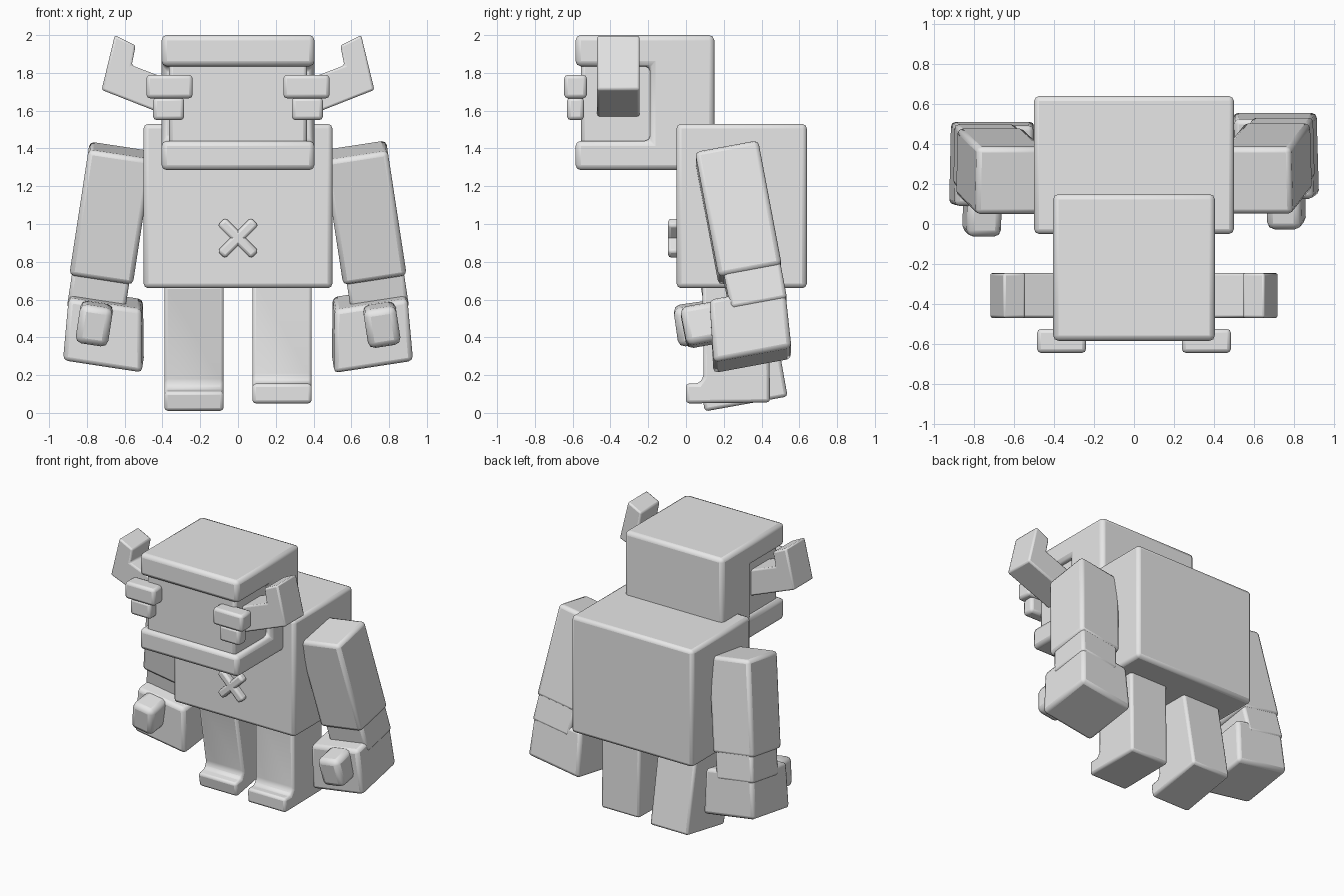
import bpy
import bmesh
from math import radians
from mathutils import Matrix, Vector

cube = bpy.data.objects.get("Cube")
if cube:
    bpy.data.objects.remove(cube, do_unlink=True)

grey = bpy.data.materials.new("plain_grey")
grey.use_nodes = True
grey.diffuse_color = (0.8, 0.8, 0.8, 1)
grey.node_tree.nodes["Principled BSDF"].inputs["Base Color"].default_value = (0.8, 0.8, 0.8, 1)


def finish(name, bm, bevel, matrix):
    """Turn a bmesh into a softly bevelled, smooth-shaded object."""
    bmesh.ops.recalc_face_normals(bm, faces=bm.faces)
    mesh = bpy.data.meshes.new(name)
    bm.to_mesh(mesh)
    bm.free()
    mesh.transform(matrix)
    mesh.materials.append(grey)
    obj = bpy.data.objects.new(name, mesh)
    bpy.context.collection.objects.link(obj)
    mod = obj.modifiers.new("soft_edges", "BEVEL")
    mod.width = bevel
    mod.segments = 2
    mod.limit_method = "ANGLE"
    mod.angle_limit = radians(25)
    bpy.ops.object.select_all(action="DESELECT")
    obj.select_set(True)
    bpy.context.view_layer.objects.active = obj
    bpy.ops.object.shade_smooth_by_angle(angle=radians(40))
    return obj


def box(name, x, y, z, bevel=0.02, matrix=Matrix(), bottom=None):
    """Box from (min, max) ranges; bottom = other x and y ranges at its base."""
    bm = bmesh.new()
    bmesh.ops.create_cube(bm, size=1)
    for v in bm.verts:
        rx, ry = bottom if bottom and v.co.z < 0 else (x, y)
        v.co = Vector((rx[v.co.x > 0], ry[v.co.y > 0], z[v.co.z > 0]))
    return finish(name, bm, bevel, matrix)


def prism(name, profile, axis, span, bevel=0.02, matrix=Matrix()):
    """Extrude a profile along x (profile in y, z) or y (profile in x, z)."""
    bm = bmesh.new()
    rings = []
    for s in span:
        rings.append([bm.verts.new((s, a, b) if axis == "x" else (a, s, b)) for a, b in profile])
    bm.faces.new(rings[0])
    bm.faces.new(rings[1][::-1])
    n = len(profile)
    for i in range(n):
        j = (i + 1) % n
        bm.faces.new((rings[0][i], rings[0][j], rings[1][j], rings[1][i]))
    return finish(name, bm, bevel, matrix)


# Torso
box("torso", (-0.5, 0.5), (-0.05, 0.64), (0.66, 1.53), 0.025)

# Head: open-fronted shell with brow and jaw, and a recessed face inside
prism("head", [(-0.585, 1.285), (0.15, 1.285), (0.15, 2), (-0.585, 2), (-0.585, 1.835),
               (-0.19, 1.835), (-0.19, 1.44), (-0.585, 1.44)], "x", (-0.405, 0.405), 0.028)
box("face", (-0.365, 0.365), (-0.555, 0), (1.38, 1.9))

# Crossed bars on the belly
for label, angle in (("left", 45), ("right", -45)):
    place = Matrix.Translation((0, -0.07, 0.925)) @ Matrix.Rotation(radians(angle), 4, "Y")
    box("belly_bar_" + label, (-0.125, 0.125), (-0.025, 0.04), (-0.029, 0.029), 0.016, place)

horn_profile = [(0.34, 1.56), (0.722, 1.71), (0.652, 2), (0.542, 1.945), (0.563, 1.84), (0.34, 1.755)]

# Paired parts: arm lean and leg pose differ a little between the sides
sides = (("left", 1, 10.6, (0, 0.05), 0.7), ("right", -1, 8.2, (0.1, 0.008), 10.2))
for label, s, arm_lean, toe, leg_lean in sides:
    flip = Matrix.Diagonal((s, 1, 1, 1))

    # Horn and eye
    prism("horn_" + label, [(s * x, z) for x, z in horn_profile], "y", (-0.47, -0.245), 0.012)
    for part, x, y, z in (("upper", (0.24, 0.485), (-0.645, -0.525), (1.665, 1.79)),
                          ("lower", (0.285, 0.45), (-0.63, -0.54), (1.55, 1.67))):
        box(f"eye_{part}_{label}", sorted((s * x[0], s * x[1])), y, z, 0.02)

    # Leg with a toe step
    place = Matrix.Translation((0.233 * s, toe[0], toe[1])) @ Matrix.Rotation(radians(leg_lean), 4, "X")
    prism("leg_" + label, [(0, 0), (0.445, 0), (0.445, 0.66), (0.095, 0.66), (0.095, 0.14),
                           (0.07, 0.105), (0, 0.105)], "x", (-0.157, 0.157), 0.018, place)

    # Arm: hangs down local -z from the shoulder, leaning back and outwards
    place = (flip @ Matrix.Translation((0.62, 0.215, 1.39))
             @ Matrix.Rotation(radians(-8.7), 4, "Y") @ Matrix.Rotation(radians(arm_lean), 4, "X")) @ flip
    mirror = lambda r: sorted((s * r[0], s * r[1]))
    box("upper_arm_" + label, mirror((-0.17, 0.17)), (-0.17, 0.17), (-0.68, 0), 0.025, place)
    box("wrist_" + label, mirror((-0.15, 0.157)), (-0.14, 0.165), (-0.86, -0.64), 0.02, place)
    box("hand_" + label, mirror((-0.235, 0.155)), (-0.24, 0.165), (-1.12, -0.79), 0.025, place,
        bottom=(mirror((-0.29, 0.135)), (-0.28, 0.14)))
    box("thumb_" + label, mirror((-0.087, 0.087)), (-0.4, -0.2), (-1, -0.79), 0.035, place)
